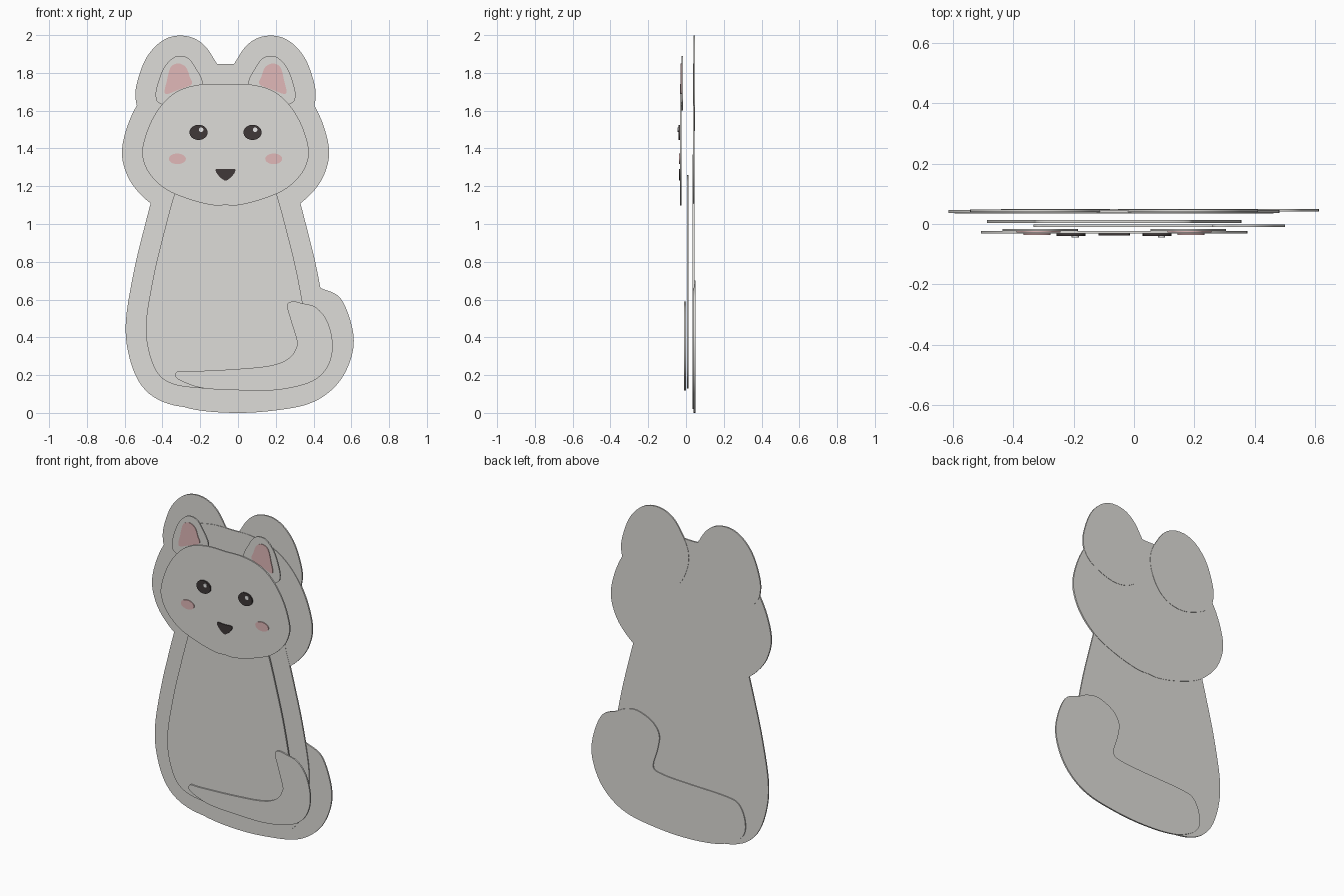
import bpy
import bmesh
import math
from mathutils import Vector

cube = bpy.data.objects.get("Cube")
if cube:
    bpy.data.objects.remove(cube, do_unlink=True)

UNIT = 0.01          # outlines are written in hundredths
AXIS = -6.6          # symmetry line of head and body
BORDER = 10.7        # margin of the backing around each shape
made = []


def material(name, red, green, blue):
    mat = bpy.data.materials.new(name)
    mat.use_nodes = True
    colour = (red, green, blue, 1)
    mat.diffuse_color = colour
    shader = mat.node_tree.nodes["Principled BSDF"]
    shader.inputs["Base Color"].default_value = colour
    shader.inputs["Roughness"].default_value = 0.8
    return mat


grey = material("warm_light_grey", 0.73, 0.72, 0.69)
pink = material("soft_pink", 0.75, 0.48, 0.48)
dark = material("dark_brown", 0.05, 0.04, 0.04)
white = material("white", 0.9, 0.9, 0.9)


def smooth_loop(points, steps=6):
    """Closed curve passing through all the given points."""
    pts = [Vector(p) for p in points]
    count = len(pts)
    loop = []
    for i in range(count):
        a, b, c, d = (pts[(i + k) % count] for k in (-1, 0, 1, 2))
        for s in range(steps):
            t = s / steps
            loop.append(0.5 * (2 * b + (c - a) * t
                               + (2 * a - 5 * b + 4 * c - d) * t * t
                               + (3 * b - a - 3 * c + d) * t ** 3))
    return loop


def mirrored(half):
    """Complete a half outline whose first and last points lie on the axis."""
    return half + [(-x, z) for x, z in reversed(half[1:-1])]


def placed(loop, side=1):
    return [Vector((AXIS + side * p.x, p.y)) for p in loop]


def grown(loop, margin):
    """Push a closed loop outwards along its normals."""
    count = len(loop)
    area = sum(loop[i - 1].cross(loop[i]) for i in range(count))
    turn = math.copysign(margin, area)
    result = []
    for i, p in enumerate(loop):
        along = (loop[(i + 1) % count] - loop[i - 1]).normalized()
        result.append(p + Vector((along.y, -along.x)) * turn)
    return result


def ellipse(x, z, rx, rz, sides=32):
    angles = [math.tau * i / sides for i in range(sides)]
    return [Vector((x + rx * math.cos(a), z + rz * math.sin(a))) for a in angles]


def plate(name, loop, front, back, mat):
    """Flat cut-out standing upright between two depths."""
    bm = bmesh.new()
    face = bm.faces.new([bm.verts.new((p.x * UNIT, front, p.y * UNIT)) for p in loop])
    ext = bmesh.ops.extrude_face_region(bm, geom=[face])
    verts = [g for g in ext["geom"] if isinstance(g, bmesh.types.BMVert)]
    bmesh.ops.translate(bm, verts=verts, vec=(0, back - front, 0))
    bmesh.ops.recalc_face_normals(bm, faces=bm.faces)
    mesh = bpy.data.meshes.new(name)
    bm.to_mesh(mesh)
    bm.free()
    mesh.materials.append(mat)
    obj = bpy.data.objects.new(name, mesh)
    bpy.context.collection.objects.link(obj)
    made.append(obj)


# Outlines
head = smooth_loop(mirrored([
    (0, 174), (12, 174), (24, 171), (33, 164), (40, 153), (44, 140),
    (43, 132), (39, 125), (31, 118), (19, 113), (7, 110), (0, 110)]))
body = smooth_loop(mirrored([
    (0, 126), (23, 124), (27, 116), (33, 94), (38, 73), (42, 49),
    (41, 34), (36, 21), (27, 15), (12, 13), (0, 13)]))
ear = smooth_loop([
    (37, 168), (36, 174), (33, 182), (29, 187), (25, 189), (20, 188),
    (16, 183), (12, 174), (16, 163), (24, 160), (35, 164)])
inner_ear = smooth_loop([
    (32, 169), (31, 176), (29, 183), (25, 185), (21, 183), (19, 178),
    (18, 174), (25, 171)])
tail = smooth_loop([
    (26, 57), (29, 59), (34, 58), (41, 56), (47, 49), (50, 38), (49, 28),
    (44, 20), (35, 15), (19, 12), (0, 12), (-18, 13), (-28, 16), (-33, 19),
    (-32, 22), (-26, 22), (-4, 23), (17, 25), (27, 29), (31, 35), (31, 39),
    (28, 49)])
tail_border = smooth_loop([
    (44, 66), (54, 61), (60, 47), (61, 34), (56, 20), (47, 10), (35, 4),
    (17, 1), (0, 0), (-18, 1), (-31, 4), (-42, 11), (-44, 20), (-40, 30),
    (-31, 33), (-4, 34), (12, 35), (19, 38), (16, 50), (15, 59), (20, 66),
    (30, 70), (38, 69)])
nose = smooth_loop([
    (-5, 129), (0, 129), (5, 129), (4, 126), (0, 123), (-4, 126)])

# Backing layer
plate("body_backing", placed(grown(body, BORDER)), 0.035, 0.044, grey)
plate("head_backing", placed(grown(head, BORDER)), 0.036, 0.046, grey)
plate("tail_backing", tail_border, 0.041, 0.05, grey)

# Front cut-outs
plate("body", placed(body), 0.004, 0.013, grey)
plate("tail", tail, -0.01, -0.001, grey)
plate("head", placed(head), -0.032, -0.023, grey)

# Paired parts
for label, side in (("left", 1), ("right", -1)):
    plate(label + "_ear_backing", placed(grown(ear, BORDER), side), 0.039, 0.048, grey)
    plate(label + "_ear", placed(ear, side), -0.024, -0.016, grey)
    plate(label + "_inner_ear", placed(inner_ear, side), -0.028, -0.024, pink)
    plate(label + "_cheek", placed(ellipse(25.5, 134.5, 4.5, 2.8), side),
          -0.037, -0.032, pink)
    plate(label + "_eye", placed(ellipse(14.3, 148.5, 4.8, 4), side),
          -0.04, -0.032, dark)
    plate(label + "_eye_highlight",
          ellipse(AXIS + side * 14.3 + 1.4, 149.9, 1.2, 1.2, 16), -0.044, -0.04, white)

# Nose
plate("nose", placed(nose), -0.038, -0.032, dark)

# Smooth the rims, keep the plate edges sharp
for obj in bpy.context.selected_objects:
    obj.select_set(False)
for obj in made:
    obj.select_set(True)
bpy.context.view_layer.objects.active = made[0]
bpy.ops.object.shade_smooth_by_angle(angle=math.radians(35))
